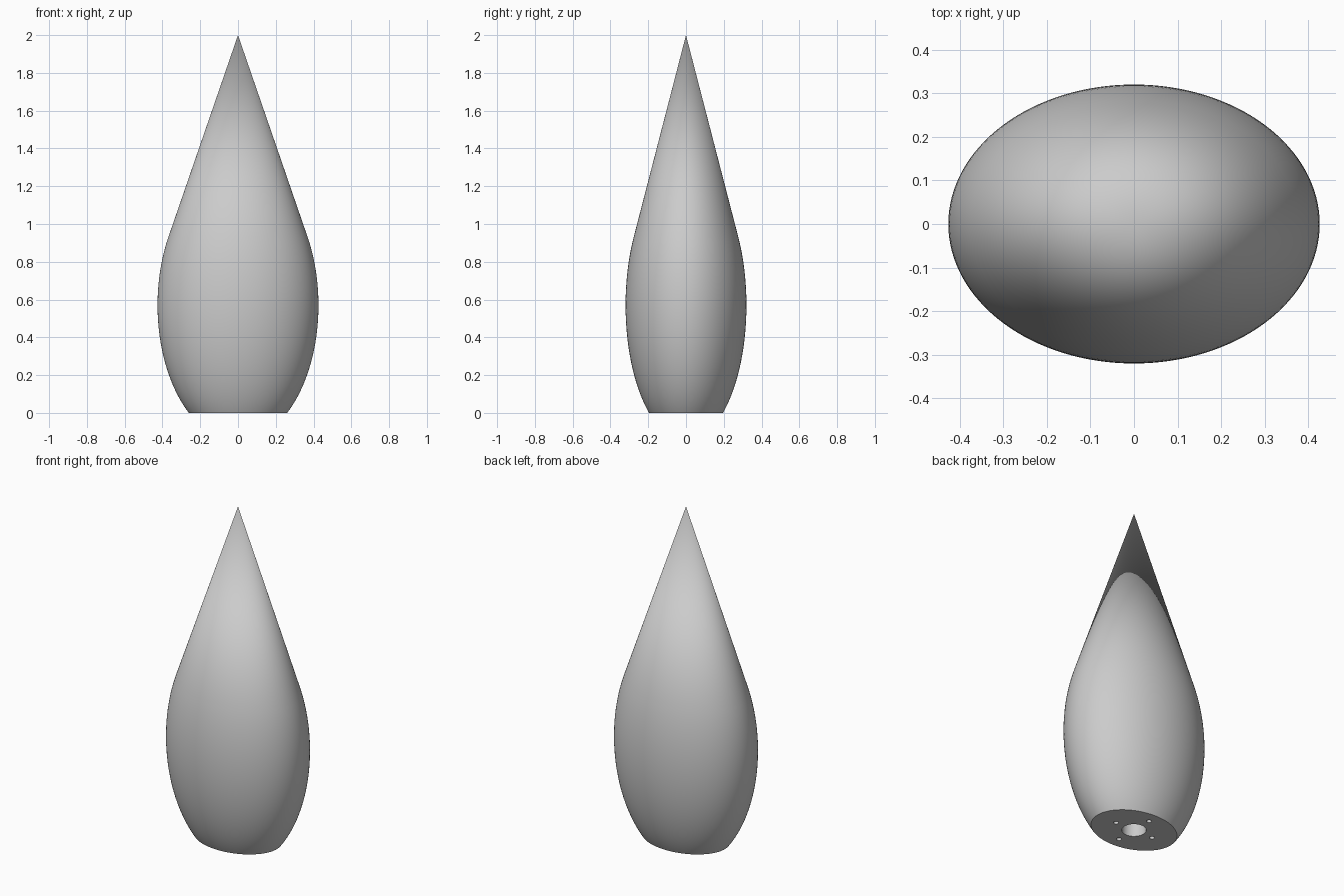
import bpy, bmesh, math
from mathutils import Vector, Matrix

if "Cube" in bpy.data.objects:
    bpy.data.objects.remove(bpy.data.objects["Cube"])

SEGMENTS = 128
RX, RY, RZ = 0.426, 0.32, 0.72      # ellipsoid radii of the belly
CENTRE, TIP = 0.57, 2.0             # height of the belly centre and of the tip


def make_material(name, colour):
    mat = bpy.data.materials.new(name)
    mat.use_nodes = True
    mat.diffuse_color = colour
    mat.node_tree.nodes["Principled BSDF"].inputs["Base Color"].default_value = colour
    return mat


def make_object(name, bm):
    mesh = bpy.data.meshes.new(name)
    bm.to_mesh(mesh)
    bm.free()
    obj = bpy.data.objects.new(name, mesh)
    bpy.context.collection.objects.link(obj)
    return obj


grey = make_material("plain grey", (0.6, 0.6, 0.6, 1))

# Teardrop body: ellipsoid belly, cut flat below, flowing tangentially into a cone
start = math.asin(-CENTRE / RZ)
end = math.asin(RZ / (TIP - CENTRE))
steps = 32
angles = [start + (end - start) * i / steps for i in range(steps + 1)]
profile = [(math.cos(a), CENTRE + RZ * math.sin(a)) for a in angles]
profile[0] = (profile[0][0], 0)

bm = bmesh.new()
rings = []
for r, z in profile:
    turn = [math.tau * i / SEGMENTS for i in range(SEGMENTS)]
    rings.append([bm.verts.new((RX * r * math.cos(t), RY * r * math.sin(t), z)) for t in turn])
tip = bm.verts.new((0, 0, TIP))
bm.faces.new(reversed(rings[0]))
for i in range(SEGMENTS):
    j = (i + 1) % SEGMENTS
    for low, high in zip(rings, rings[1:]):
        bm.faces.new((low[i], low[j], high[j], high[i]))
    bm.faces.new((rings[-1][i], rings[-1][j], tip))
body = make_object("teardrop_body", bm)
body.data.materials.append(grey)

# Cutters: central socket and four screw holes in the base
bm = bmesh.new()
holes = [(0, 0, 0.067, 0.3)]
for k in range(4):
    a = k * math.pi / 2
    holes.append((0.128 * math.cos(a), 0.128 * math.sin(a), 0.014, 0.15))
for x, y, radius, depth in holes:
    bmesh.ops.create_cone(bm, cap_ends=True, segments=48, radius1=radius, radius2=radius,
                          depth=2 * depth, matrix=Matrix.Translation((x, y, 0)))
cutter = make_object("base_hole_cutter", bm)
cutter.hide_render = True
cutter.data.materials.append(grey)

drill = body.modifiers.new("base holes", "BOOLEAN")
drill.operation = "DIFFERENCE"
drill.solver = "EXACT"
drill.object = cutter
bpy.context.view_layer.objects.active = body
body.select_set(True)
bpy.ops.object.modifier_apply(modifier=drill.name)
bpy.data.objects.remove(cutter)

bpy.ops.object.select_all(action="DESELECT")
body.select_set(True)
bpy.context.view_layer.objects.active = body
bpy.ops.object.shade_smooth_by_angle(angle=math.radians(30))
